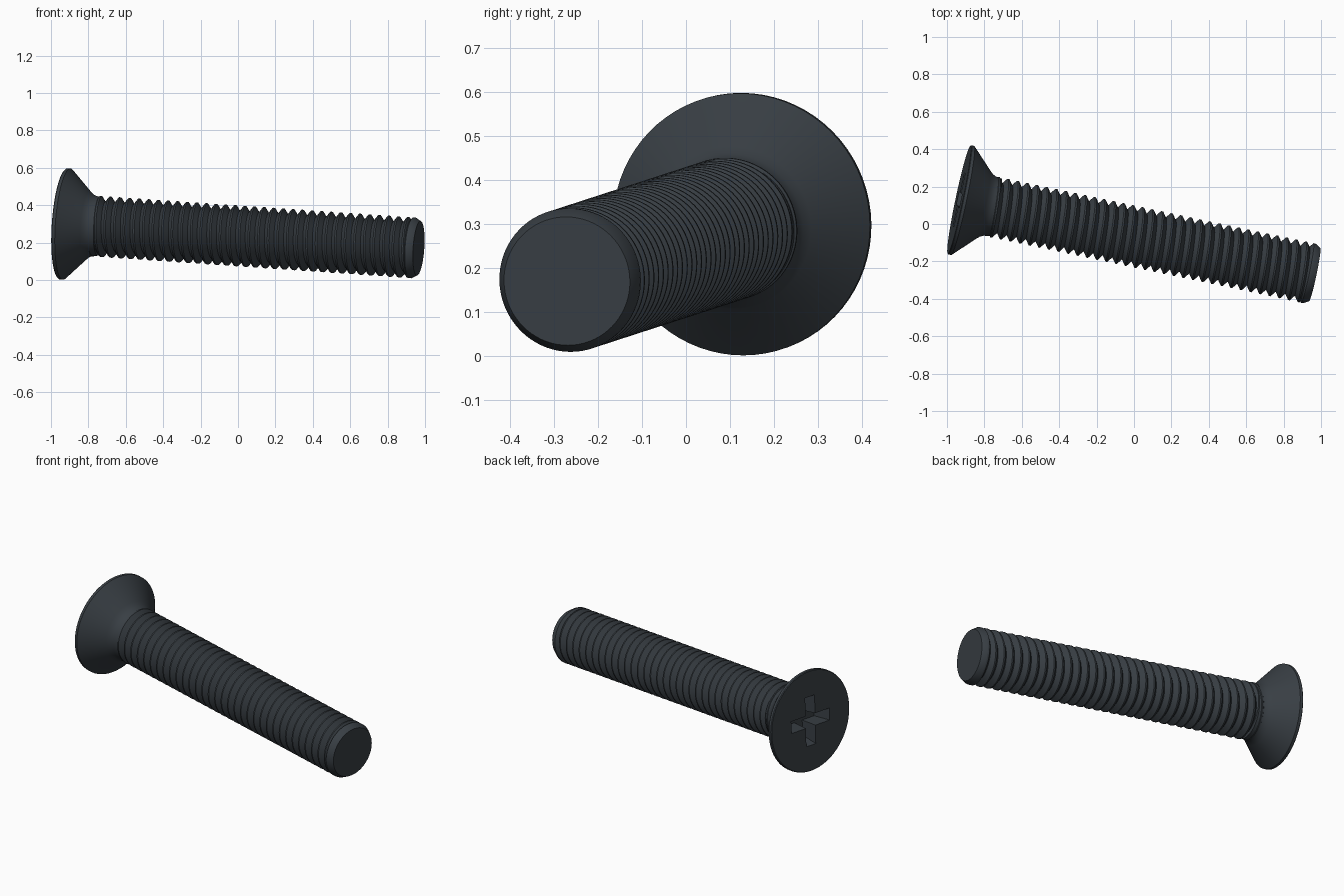
import bpy, bmesh, math
from mathutils import Vector, Matrix

cube = bpy.data.objects.get("Cube")
if cube:
    bpy.data.objects.remove(cube, do_unlink=True)

# Screw frame: local z runs from the head face to the tip
AXIS = Vector((1.9, -0.4, -0.13)).normalized()
UP = (Vector((0, 0, 1)) - AXIS * AXIS.z).normalized()
SIDE = AXIS.cross(UP)
FRAME = Matrix.Translation((-0.935, 0.13, 0.30)) @ Matrix((UP, SIDE, AXIS)).transposed().to_4x4()
LENGTH, ROOT, CREST, PITCH = 1.947, 0.133, 0.163, 0.0526
SEGMENTS = 72

steel = bpy.data.materials.new("dark_steel")
steel.use_nodes = True
colour = (0.040, 0.049, 0.058, 1)
steel.diffuse_color = colour
steel.node_tree.nodes["Principled BSDF"].inputs["Base Color"].default_value = colour


def finish(name, bm):
    bmesh.ops.remove_doubles(bm, verts=bm.verts, dist=1e-5)
    bmesh.ops.recalc_face_normals(bm, faces=bm.faces)
    mesh = bpy.data.meshes.new(name)
    bm.to_mesh(mesh)
    bm.free()
    mesh.materials.append(steel)
    obj = bpy.data.objects.new(name, mesh)
    bpy.context.collection.objects.link(obj)
    obj.matrix_world = FRAME
    return obj


def bridge(bm, loop_a, loop_b):
    n = len(loop_a)
    for i in range(n):
        j = (i + 1) % n
        bm.faces.new((loop_a[i], loop_a[j], loop_b[j], loop_b[i]))


def lathe(name, profile):
    bm = bmesh.new()
    rings = []
    for r, z in profile:
        rings.append([bm.verts.new((r * math.cos(a), r * math.sin(a), z))
                      for a in (math.tau * i / SEGMENTS for i in range(SEGMENTS))])
    for lower, upper in zip(rings, rings[1:]):
        bridge(bm, lower, upper)
    bm.faces.new(rings[0])
    bm.faces.new(rings[-1])
    return finish(name, bm)


def smooth(obj):
    bpy.ops.object.select_all(action='DESELECT')
    obj.select_set(True)
    bpy.context.view_layer.objects.active = obj
    bpy.ops.object.shade_smooth_by_angle(angle=math.radians(30))


# Countersunk head with thin rim and short filleted neck
head = lathe("countersunk_head", [(0.294, 0), (0.298, 0.004), (0.298, 0.02),
                                  (0.185, 0.133), (0.170, 0.150), (0.161, 0.170), (0.157, 0.2)])

# Cross drive recess
bm = bmesh.new()
HALF, ARM = 0.037, 0.15
corner = [(ARM, -HALF), (ARM, HALF), (HALF, HALF)]
loops = []
for z, scale in ((-0.02, 1.0), (0.1, 0.8)):
    loops.append([bm.verts.new(Matrix.Rotation(q * math.pi / 2 + 0.03, 3, 'Z') @ Vector((x * scale, y * scale, z)))
                  for q in range(4) for x, y in corner])
bridge(bm, *loops)
for loop in loops:
    bm.faces.new(loop)
cutter = finish("recess_cutter", bm)
cutter.hide_render = True
cut = head.modifiers.new("recess", 'BOOLEAN')
cut.operation, cut.object, cut.solver = 'DIFFERENCE', cutter, 'EXACT'
smooth(head)
bpy.ops.object.modifier_apply(modifier=cut.name)
bpy.data.objects.remove(cutter, do_unlink=True)

# Helical thread: ridge lines climb one pitch per turn, clamped at both ends
START, END = 0.17, LENGTH - 0.03


def thread_radius(phase):
    height = min(1, (1 - abs(2 * (phase % 1) - 1)) / 0.84)
    return ROOT + (CREST - ROOT) * height


bm = bmesh.new()
stations = [turn + p for turn in range(-1, int((END - START) / PITCH) + 2) for p in (0, 0.42, 0.58)]
columns = []
for i in range(SEGMENTS + 1):
    turn = i / SEGMENTS
    a = math.tau * turn
    column = []
    for s in stations:
        z = min(max(START + (s + turn) * PITCH, START), END)
        r = thread_radius((z - START) / PITCH - turn)
        column.append(bm.verts.new((r * math.cos(a), r * math.sin(a), z)))
    columns.append(column)
for left, right in zip(columns, columns[1:]):
    for k in range(len(stations) - 1):
        bm.faces.new((left[k], right[k], right[k + 1], left[k + 1]))
bmesh.ops.dissolve_degenerate(bm, dist=1e-6, edges=bm.edges)
thread = finish("threaded_shank", bm)
smooth(thread)

# Chamfered tip closing the shank
tip = lathe("chamfered_tip", [(ROOT, LENGTH - 0.062), (CREST, LENGTH - 0.04),
                              (CREST, LENGTH - 0.03), (0.146, LENGTH)])
smooth(tip)
